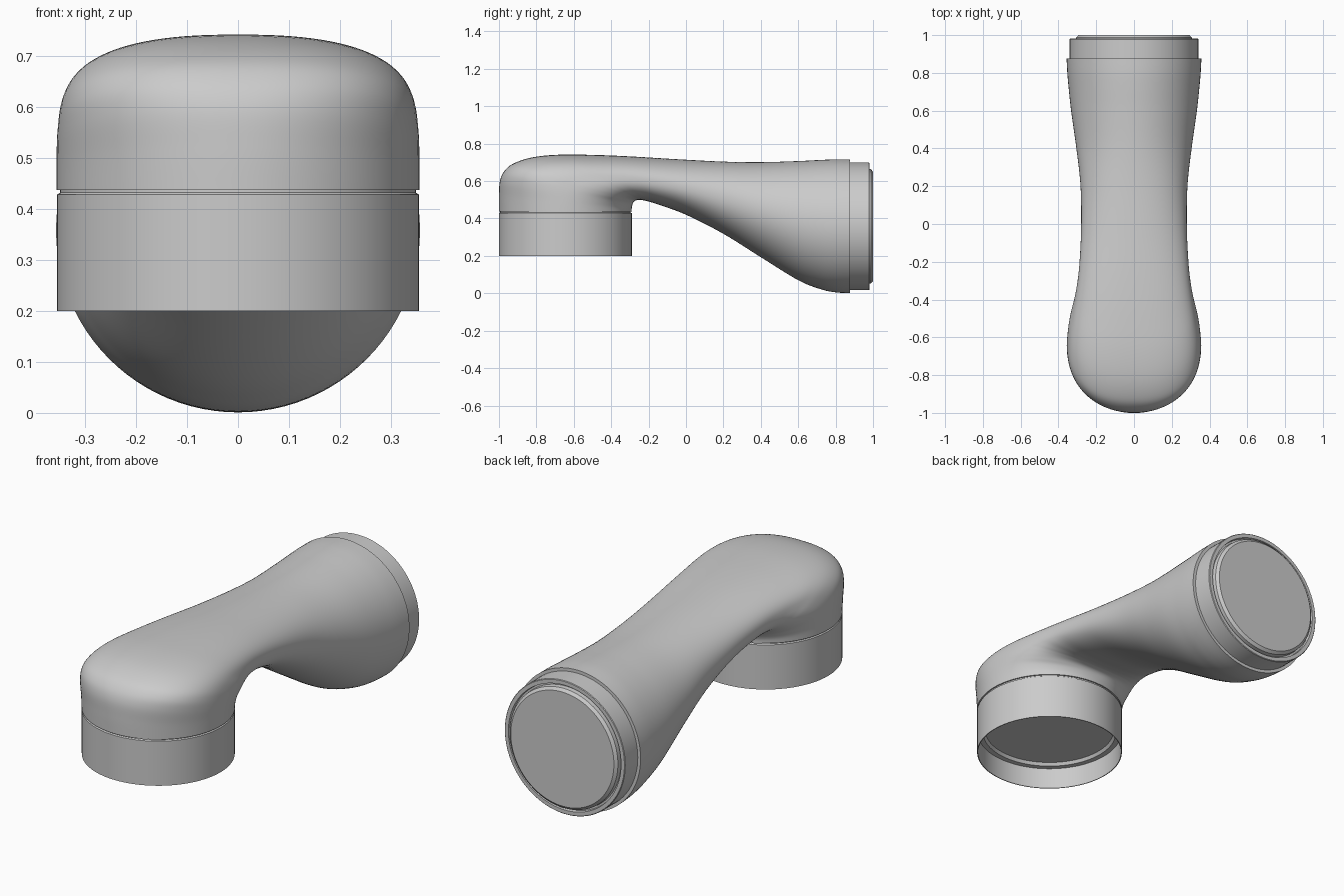
import bpy, bmesh, math
from mathutils import Matrix, Vector

if "Cube" in bpy.data.objects:
    bpy.data.objects.remove(bpy.data.objects["Cube"])

SEG = 96


def finish(bm, name, angle=30):
    bmesh.ops.remove_doubles(bm, verts=bm.verts, dist=1e-5)
    bmesh.ops.recalc_face_normals(bm, faces=bm.faces)
    me = bpy.data.meshes.new(name)
    bm.to_mesh(me)
    bm.free()
    ob = bpy.data.objects.new(name, me)
    bpy.context.collection.objects.link(ob)
    bpy.ops.object.select_all(action='DESELECT')
    ob.select_set(True)
    bpy.context.view_layer.objects.active = ob
    bpy.ops.object.shade_smooth_by_angle(angle=math.radians(angle))
    return ob


def bridge(bm, rings):
    for a, b in zip(rings, rings[1:]):
        for i in range(SEG):
            j = (i + 1) % SEG
            bm.faces.new((a[i], a[j], b[j], b[i]))


def lathe(name, profile, matrix):
    """Revolve (radius, height) points about local z; radius 0 becomes a flat cap."""
    bm = bmesh.new()
    rings = []
    for r, h in profile:
        if r > 0:
            rings.append([bm.verts.new(matrix @ Vector((r * math.cos(2 * math.pi * i / SEG),
                          r * math.sin(2 * math.pi * i / SEG), h))) for i in range(SEG)])
    bridge(bm, rings)
    if profile[-1][0] == 0:
        bm.faces.new(rings[-1])
    return finish(bm, name)


def catmull(p0, p1, p2, p3, t):
    return [0.5 * (2 * b + (c - a) * t + (2 * a - 5 * b + 4 * c - d) * t * t
                   + (3 * b - a - 3 * c + d) * t ** 3)
            for a, b, c, d in zip(p0, p1, p2, p3)]


# Elbow body sections: inner y,z / outer y,z / half width / roundness exponent
rows = [
    (-.290, .437, -1.0, .437, .356, 2.0),
    (-.290, .455, -1.0, .520, .356, 2.05),
    (-.286, .475, -.995, .600, .355, 2.2),
    (-.280, .488, -.970, .655, .352, 2.4),
    (-.270, .496, -.920, .695, .347, 2.5),
    (-.255, .499, -.820, .727, .337, 2.5),
    (-.240, .499, -.680, .741, .322, 2.5),
    (-.210, .493, -.500, .740, .305, 2.4),
    (-.150, .475, -.300, .732, .290, 2.3),
    (.000, .420, -.050, .717, .280, 2.15),
    (.200, .318, .200, .704, .283, 2.1),
    (.400, .193, .400, .701, .305, 2.0),
    (.600, .070, .600, .707, .333, 2.0),
    (.720, .022, .720, .713, .346, 2.0),
    (.800, .005, .800, .716, .353, 2.0),
    (.877, .001, .877, .715, .357, 2.0),
]
STEPS = 6
sections = []
for k in range(len(rows) - 1):
    p0, p3 = rows[max(k - 1, 0)], rows[min(k + 2, len(rows) - 1)]
    sections += [catmull(p0, rows[k], rows[k + 1], p3, s / STEPS) for s in range(STEPS)]
sections.append(rows[-1])

bm = bmesh.new()
rings = []
for iy, iz, oy, oz, w, n in sections:
    inner, outer = Vector((0, iy, iz)), Vector((0, oy, oz))
    mid, half = (inner + outer) / 2, (outer - inner) / 2
    ring = []
    for i in range(SEG):
        c, s = math.cos(2 * math.pi * i / SEG), math.sin(2 * math.pi * i / SEG)
        u = math.copysign(abs(c) ** (2 / n), c)
        v = math.copysign(abs(s) ** (2 / n), s)
        ring.append(bm.verts.new(mid + half * u + Vector((w * v, 0, 0))))
    rings.append(ring)
bridge(bm, rings)
finish(bm, "elbow_body", 50)

# Lower collar: seam groove, thin skirt and recessed floor
lathe("lower_collar", [(.356, .437), (.349, .437), (.349, .432), (.355, .428), (.355, .20),
                       (.351, .20), (.351, .31), (.325, .31), (.315, .325), (0, .325)],
      Matrix.Translation((0, -.645, 0)))

# Rear spigot: step in from the body, collar, groove and bevelled end disc
to_back = Matrix.Translation((0, 0, .358)) @ Matrix.Rotation(-math.pi / 2, 4, 'X')
lathe("rear_collar", [(.357, .877), (.341, .877), (.341, .978), (.338, .981), (.319, .981),
                      (.317, .965), (.308, .965), (.306, .988), (.292, 1.0), (0, 1.0)], to_back)
